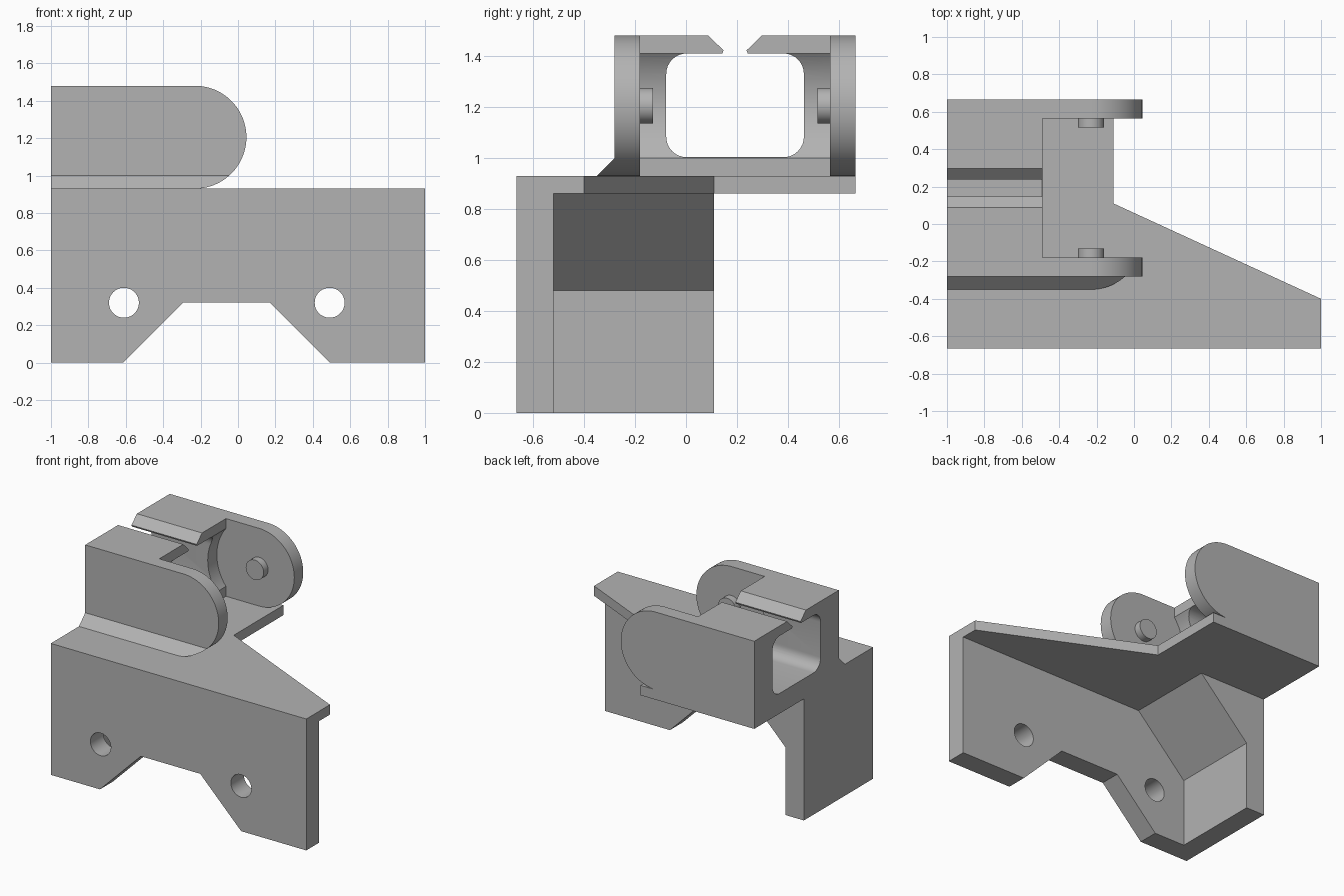
import bpy, bmesh
from math import sin, cos, pi, radians
from mathutils import Vector

if "Cube" in bpy.data.objects:
    bpy.data.objects.remove(bpy.data.objects["Cube"], do_unlink=True)

grey = bpy.data.materials.new("plain grey")
grey.use_nodes = True
COLOUR = (0.45, 0.45, 0.45, 1)
grey.diffuse_color = COLOUR
grey.node_tree.nodes["Principled BSDF"].inputs["Base Color"].default_value = COLOUR


def prism(name, outline, axis, low, high):
    """Extrude a 2D outline along an axis; the outline uses the other two axes in order."""
    def place(p, d):
        co = list(p)
        co.insert("xyz".index(axis), d)
        return Vector(co)
    bm = bmesh.new()
    face = bm.faces.new([bm.verts.new(place(p, low)) for p in outline])
    new = bmesh.ops.extrude_face_region(bm, geom=[face])["geom"]
    shift = place((0, 0), high - low)
    bmesh.ops.translate(bm, vec=shift, verts=[v for v in new if isinstance(v, bmesh.types.BMVert)])
    bmesh.ops.recalc_face_normals(bm, faces=bm.faces)
    mesh = bpy.data.meshes.new(name)
    bm.to_mesh(mesh)
    bm.free()
    mesh.materials.append(grey)
    obj = bpy.data.objects.new(name, mesh)
    bpy.context.collection.objects.link(obj)
    return obj


def arc(cx, cy, r, start, end, steps):
    angles = [radians(start + (end - start) * i / steps) for i in range(steps + 1)]
    return [(cx + r * cos(a), cy + r * sin(a)) for a in angles]


def circle(cx, cy, r, steps=48):
    return arc(cx, cy, r, 0, 360, steps)[:-1]


def combine(obj, other, operation):
    """Apply a boolean and discard the operand."""
    mod = obj.modifiers.new("boolean", "BOOLEAN")
    mod.object, mod.operation, mod.solver = other, operation, "EXACT"
    bpy.context.view_layer.objects.active = obj
    bpy.ops.object.modifier_apply(modifier=mod.name)
    bpy.data.objects.remove(other, do_unlink=True)


def smooth(obj):
    bpy.ops.object.select_all(action="DESELECT")
    obj.select_set(True)
    bpy.context.view_layer.objects.active = obj
    bpy.ops.object.shade_smooth_by_angle(angle=radians(30))


FRONT, BACK = -0.665, 0.665
TOP = 0.93                       # top of the bracket
PIN_X, PIN_Z, ROUND = -0.23, 1.205, 0.275
MID_Y = 0.1925                   # clamp symmetry plane

# Bracket: front plate with notch, shelf and side gusset
bracket = prism("bracket", [(-1, 0), (-0.615, 0), (-0.295, 0.32), (0.17, 0.32),
                            (0.49, 0), (1, 0), (1, TOP), (-1, TOP)], "y", FRONT, -0.52)
shelf = prism("shelf", [(-1, FRONT), (1, FRONT), (1, -0.4), (-0.11, 0.11),
                        (-0.11, BACK), (-1, BACK)], "z", 0.86, TOP)
gusset = prism("gusset", [(-1, 0), (-0.855, 0), (-0.855, 0.48), (-0.475, 0.86),
                          (-0.475, 0.9), (-1, 0.9)], "y", -0.6, 0.11)
combine(bracket, shelf, "UNION")
combine(bracket, gusset, "UNION")
for x in (-0.61, 0.49):
    combine(bracket, prism("hole", circle(x, 0.32, 0.08), "y", -0.8, -0.4), "DIFFERENCE")
smooth(bracket)

# Clamp body: slotted channel with chamfered lips, half profile mirrored about its middle
half = [(0.4725, TOP), (0.4725, 1.48), (0.105, 1.48), (0.045, 1.422), (0.05, 1.41)]
half += arc(0.19, 1.33, 0.08, 90, 0, 8) + arc(0.19, 1.083, 0.08, 0, -90, 8)
profile = [(MID_Y + d, z) for d, z in half] + [(MID_Y - d, z) for d, z in reversed(half)]
clamp = prism("clamp", profile, "x", -1, -0.49)

# Round clearance in the end of the channel
combine(clamp, prism("clearance", circle(PIN_X, PIN_Z, 0.331, 96), "y",
                     MID_Y - 0.3725, MID_Y + 0.3725), "DIFFERENCE")

# Rounded cheeks on both sides
cheek = [(-1, TOP)] + arc(PIN_X, PIN_Z, ROUND, -90, 90, 40) + [(-1, 1.48)]
for low, high in ((-0.28, -0.18), (0.565, BACK)):
    combine(clamp, prism("cheek", cheek, "y", low, high), "UNION")
smooth(clamp)

# Sloped fillet between shelf and front cheek, trimmed to the cheek outline
fillet = prism("front_fillet", cheek, "y", -0.35, -0.28)
wedge = prism("wedge", [(-0.35, TOP), (-0.2, TOP), (-0.2, 1.08)], "x", -1.2, 0.4)
combine(fillet, wedge, "INTERSECT")
smooth(fillet)

# Pins facing each other
for name, low, high in (("front_pin", -0.19, -0.13), ("back_pin", 0.515, 0.575)):
    smooth(prism(name, circle(PIN_X, PIN_Z, 0.07), "y", low, high))
